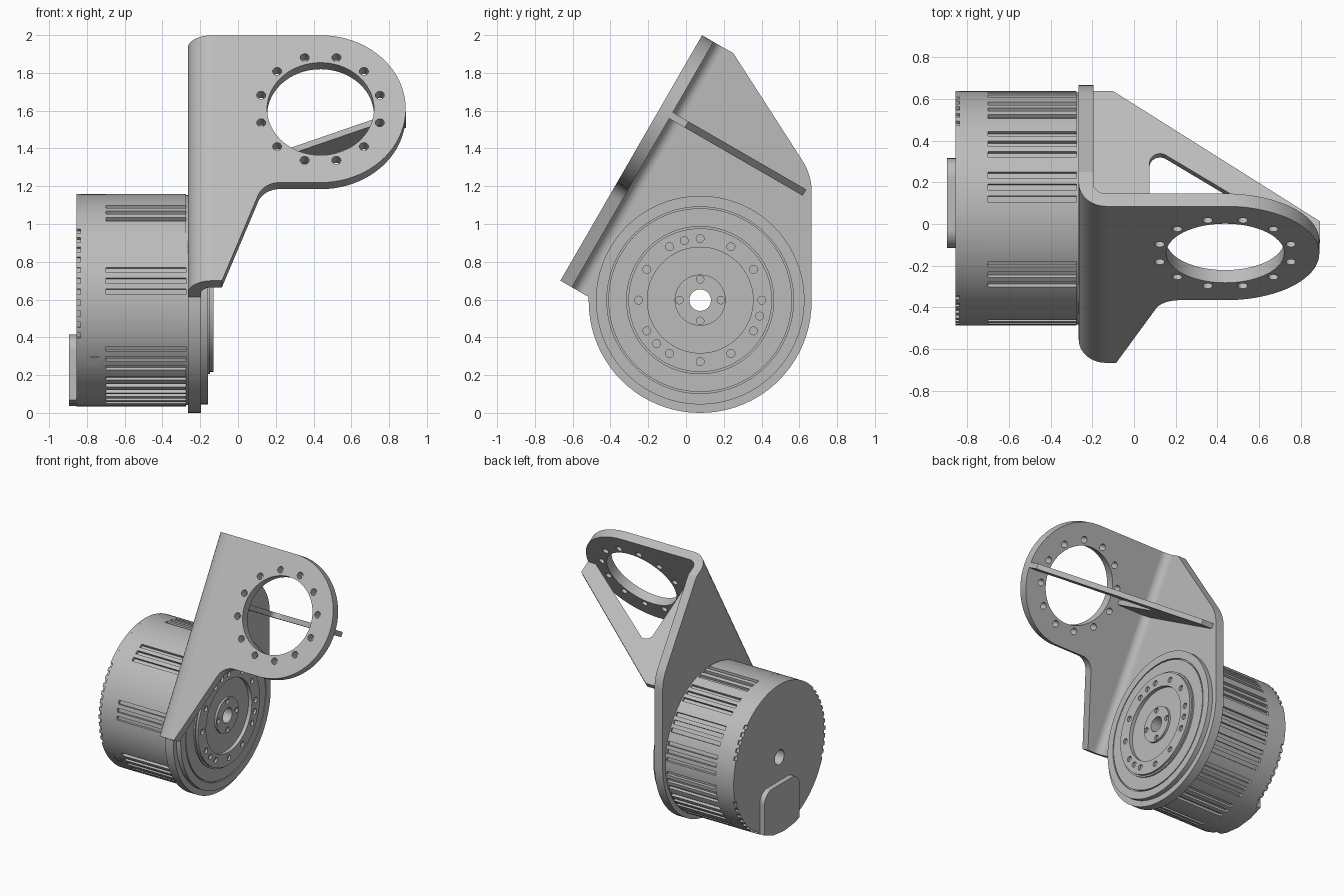
import bpy, bmesh
from math import sin, cos, tan, radians, pi
from mathutils import Vector

if "Cube" in bpy.data.objects:
    bpy.data.objects.remove(bpy.data.objects["Cube"], do_unlink=True)

grey = bpy.data.materials.new("light grey metal")
grey.use_nodes = True
grey.diffuse_color = (0.5, 0.5, 0.5, 1)
grey.node_tree.nodes["Principled BSDF"].inputs["Base Color"].default_value = (0.5, 0.5, 0.5, 1)

X, Y, Z = Vector((1, 0, 0)), Vector((0, 1, 0)), Vector((0, 0, 1))
UP = Vector((0, sin(pi / 6), cos(pi / 6)))     # along the tilted flange
IN = Vector((0, cos(pi / 6), -sin(pi / 6)))    # into the bracket from the flange
FOOT = Vector((0, -0.665, 0.70))               # lower edge of the flange face
CY, CZ = 0.075, 0.597                          # motor axis


def prism(name, loops, origin, u, v, n, h0, h1):
    """Extrude an outline (first loop) with holes (other loops) from h0 to h1 along n."""
    bm = bmesh.new()
    edges, rings = [], []
    for loop in loops:
        ring = [bm.verts.new(origin + u * a + v * b + n * h0) for a, b in loop]
        edges += [bm.edges.new((ring[i - 1], ring[i])) for i in range(len(ring))]
        rings.append(ring)
    bmesh.ops.triangle_fill(bm, use_beauty=True, edges=edges, normal=n)
    caps = list(bm.faces)
    top = {p: bm.verts.new(p.co + n * (h1 - h0)) for ring in rings for p in ring}
    for f in caps:
        bm.faces.new([top[p] for p in f.verts])
    for ring in rings:
        for i in range(len(ring)):
            a, b = ring[i - 1], ring[i]
            bm.faces.new((a, b, top[b], top[a]))
    bmesh.ops.recalc_face_normals(bm, faces=bm.faces)
    mesh = bpy.data.meshes.new(name)
    bm.to_mesh(mesh)
    bm.free()
    mesh.materials.append(grey)
    ob = bpy.data.objects.new(name, mesh)
    bpy.context.collection.objects.link(ob)
    bpy.ops.object.select_all(action='DESELECT')
    ob.select_set(True)
    bpy.context.view_layer.objects.active = ob
    bpy.ops.object.shade_smooth_by_angle(angle=radians(25))
    return ob


def circle(r, cx=0, cy=0, n=72):
    return [(cx + r * cos(2 * pi * i / n), cy + r * sin(2 * pi * i / n)) for i in range(n)]


def bolts(r, size, angles, cx=0, cy=0):
    return [circle(size, cx + r * cos(radians(a)), cy + r * sin(radians(a)), 16) for a in angles]


def rounded(corners, steps=20):
    """Polygon from (a, b) or (a, b, radius) corners."""
    out = []
    for i, c in enumerate(corners):
        p = Vector(c[:2])
        if len(c) < 3:
            out.append(tuple(p))
            continue
        d0 = (Vector(corners[i - 1][:2]) - p).normalized()
        d1 = (Vector(corners[(i + 1) % len(corners)][:2]) - p).normalized()
        half = d0.angle(d1) / 2
        centre = p + (d0 + d1).normalized() * (c[2] / sin(half))
        start = p + d0 * (c[2] / tan(half)) - centre
        end = p + d1 * (c[2] / tan(half)) - centre
        sweep = pi - 2 * half
        for k in range(steps + 1):
            t = k / steps
            w = start * sin((1 - t) * sweep) + end * sin(t * sweep)
            out.append(tuple(centre + w / sin(sweep)))
    return out


def notched(r, depth, is_slot):
    """Circle with radial slots where is_slot(degree) holds."""
    out = []
    for a in range(360):
        rad = r - depth if is_slot(a) else r
        if a and is_slot(a) != is_slot(a - 1) or not a:
            out.append((rad * cos(radians(a)), rad * sin(radians(a))))
        out.append((rad * cos(radians(a + 1)), rad * sin(radians(a + 1))))
    if not is_slot(0) and not is_slot(359):
        out.pop()
    return out


def tilt(v, d):
    p = FOOT + UP * v + IN * d
    return (p.y, p.z)


# Bracket: side plate, bend and round flange
side = rounded([tilt(0, 0.13), (-0.515, 0.613), (-0.515, 0, 0.589), (0.665, 0, 0.589),
                (0.665, 1.26, 0.3), (0.25, 1.905), tilt(1.5, 0.13)])
prism("side_plate", [side, circle(0.45, CY, CZ)], Vector(), Y, Z, X, -0.265, -0.195)

arc = [radians(180 + 90 * i / 12) for i in range(13)]
bend = [(-0.135 + 0.13 * cos(a), 0.13 + 0.13 * sin(a)) for a in arc]
bend += [(-0.135 + 0.06 * cos(a), 0.13 + 0.06 * sin(a)) for a in reversed(arc)]
prism("bracket_bend", [bend], FOOT, X, IN, UP, 0, 1.5)

HX, HV = 0.437, 1.05
flange = rounded([(-0.135, 0), (-0.085, 0), (0.135, 0.6, 0.12), (0.888, 0.6, 0.4499),
                  (0.888, 1.5, 0.4499), (-0.135, 1.5)])
holes = bolts(0.325, 0.024, range(15, 360, 30), HX, HV)
prism("round_flange", [flange, circle(0.283, HX, HV)] + holes, FOOT, X, UP, IN, 0, 0.07)

# Gusset with an open triangular window
gusset = rounded([(-0.2, 0.065), (0.075, 0.065), (0.075, 0.585, 0.05), (0.83, 0.065),
                  (0.89, 0.065), (0.89, 0.166), (-0.1, 0.886), (-0.2, 0.886)])
prism("gusset", [gusset], FOOT, X, IN, UP, HV - 0.019, HV + 0.019)

# Motor housing, turned around the x axis
AXIS = Vector((0, CY, CZ))
bore = circle(0.057, n=32)


def disc(name, outer, holes, x0, x1):
    return prism(name, [outer] + holes, AXIS, Y, Z, X, x0, x1)


GROUPS = (3, 25, 49, 72, 117, 162, 206, 226, 242, 274, 297, 320, 340)
cooling = lambda a: any(0 <= a - g < 15 and (a - g) % 6 < 3 for g in GROUPS)
rim = lambda a: (15 <= a < 48 or 138 <= a < 202 or 300 <= a < 345) and a % 6 < 3
R = 0.562
disc("motor_rear_rim", notched(R, 0.014, rim), [bore], -0.855, -0.835)
disc("motor_rear_shell", circle(R, n=120), [bore], -0.835, -0.70)
disc("motor_slotted_shell", notched(R, 0.02, cooling), [bore], -0.70, -0.275)
disc("motor_front_lip", circle(R - 0.006, n=120), [bore], -0.275, -0.265)

# Output face showing through the side plate
disc("face_outer_ring", circle(0.552, n=120), [circle(0.494, n=96)], -0.2, -0.158)
disc("face_plate", circle(0.486, n=96), [bore], -0.265, -0.158)
disc("face_groove_floor", circle(0.53, n=96), [circle(0.45, n=96)], -0.2, -0.172)
disc("hub_step", circle(0.392, n=96), [circle(0.28)], -0.16, -0.147)
hub_holes = bolts(0.326, 0.021, list(range(0, 360, 30)) + [105, 225, 345])
disc("hub_ring", circle(0.38, n=96), [circle(0.28)] + hub_holes, -0.147, -0.13)
disc("hub_centre", circle(0.135), [bore] + bolts(0.11, 0.02, range(0, 360, 90)), -0.16, -0.142)

# Rear connector cover and a small side tab
cover = rounded([(-0.115, 0.415, 0.09), (0.315, 0.415, 0.09), (0.315, 0.09),
                 (0.21, 0.051), (0.075, 0.036), (-0.05, 0.05), (-0.115, 0.069)])
prism("connector_cover", [cover], Vector(), Y, Z, X, -0.895, -0.85)
out = Vector((0, cos(radians(215)), sin(radians(215))))
tab = [(-0.78, -0.03), (-0.735, -0.03), (-0.735, 0.03), (-0.78, 0.03)]
prism("side_tab", [tab], AXIS, X, X.cross(out), out, R - 0.01, R + 0.005)
